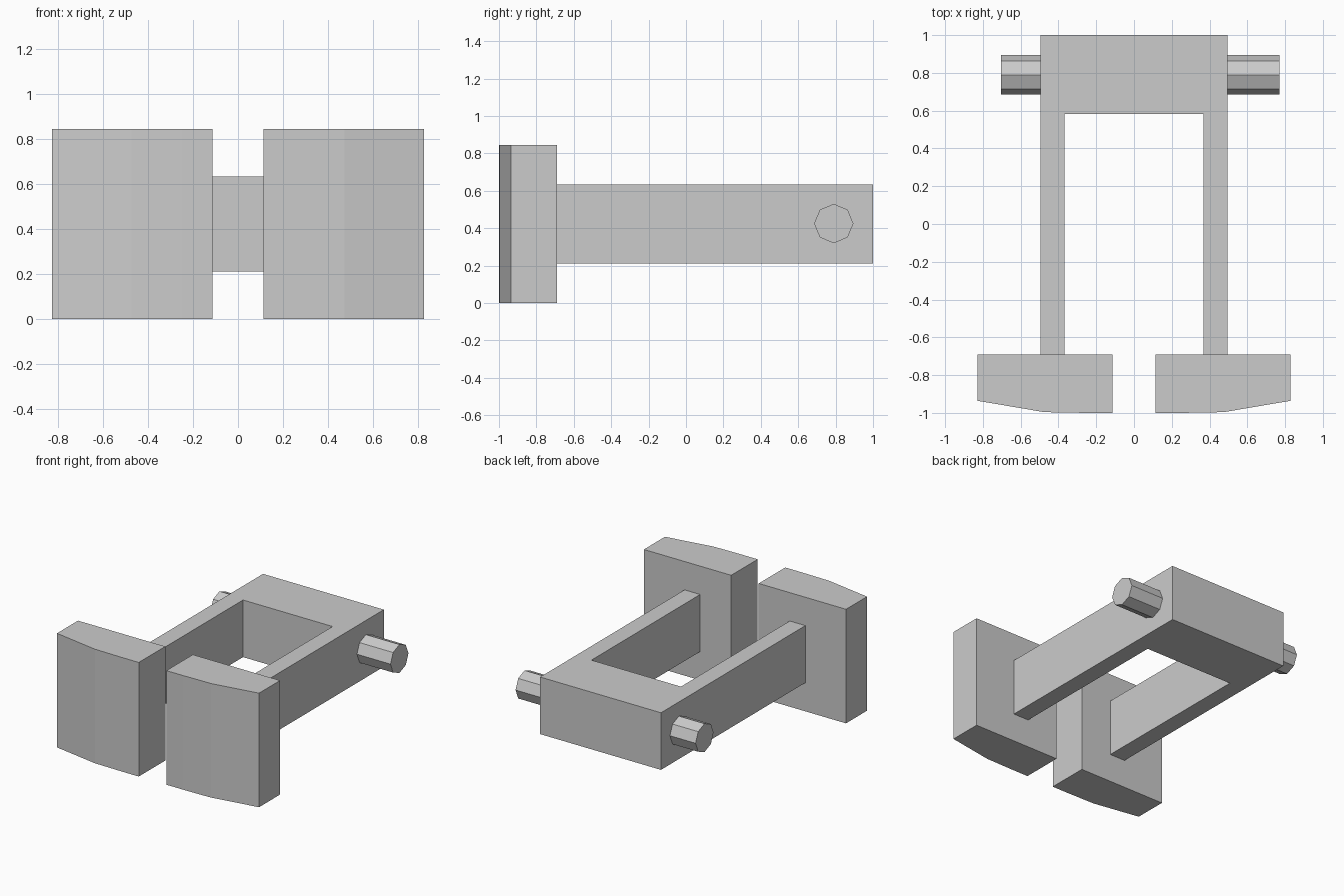
import bpy, bmesh, math

cube = bpy.data.objects.get("Cube")
if cube:
    bpy.data.objects.remove(cube, do_unlink=True)

grey = bpy.data.materials.new("plain_grey")
grey.use_nodes = True
colour = (0.6, 0.6, 0.6, 1)
grey.diffuse_color = colour
grey.node_tree.nodes["Principled BSDF"].inputs["Base Color"].default_value = colour


def extrude_profile(name, points, z0, z1):
    """Make a flat-faced solid from an outline in the ground plane."""
    bm = bmesh.new()
    face = bm.faces.new([bm.verts.new((x, y, z0)) for x, y in points])
    top = bmesh.ops.extrude_face_region(bm, geom=[face])["geom"]
    verts = [v for v in top if isinstance(v, bmesh.types.BMVert)]
    bmesh.ops.translate(bm, verts=verts, vec=(0, 0, z1 - z0))
    bmesh.ops.recalc_face_normals(bm, faces=bm.faces)
    mesh = bpy.data.meshes.new(name)
    bm.to_mesh(mesh)
    bm.free()
    mesh.materials.append(grey)
    obj = bpy.data.objects.new(name, mesh)
    bpy.context.collection.objects.link(obj)


def pin(name, x0, x1):
    """Eight-sided pin lying along x."""
    bpy.ops.mesh.primitive_cylinder_add(
        vertices=8, radius=0.105, depth=abs(x1 - x0),
        location=((x0 + x1) / 2, 0.79, 0.425), rotation=(0, math.pi / 2, 0))
    obj = bpy.context.object
    obj.name = name
    obj.data.materials.append(grey)


# U-shaped frame: rear block with two forward arms
outer, inner, back, front, crotch = 0.495, 0.367, 1.0, -0.69, 0.583
extrude_profile("frame", [
    (-outer, back), (-outer, front), (-inner, front), (-inner, crotch),
    (inner, crotch), (inner, front), (outer, front), (outer, back)], 0.212, 0.635)

# Front pads with a bevelled outer face
pad = [(0.113, -0.69), (0.113, -1.0), (0.25, -1.0),
       (0.475, -0.996), (0.828, -0.936), (0.828, -0.69)]
for side, sign in (("left", 1), ("right", -1)):
    extrude_profile(side + "_pad", [(sign * x, y) for x, y in pad], 0, 0.845)

# Side pins, the left one slightly longer
pin("left_pin", 0.48, 0.77)
pin("right_pin", -0.48, -0.705)
